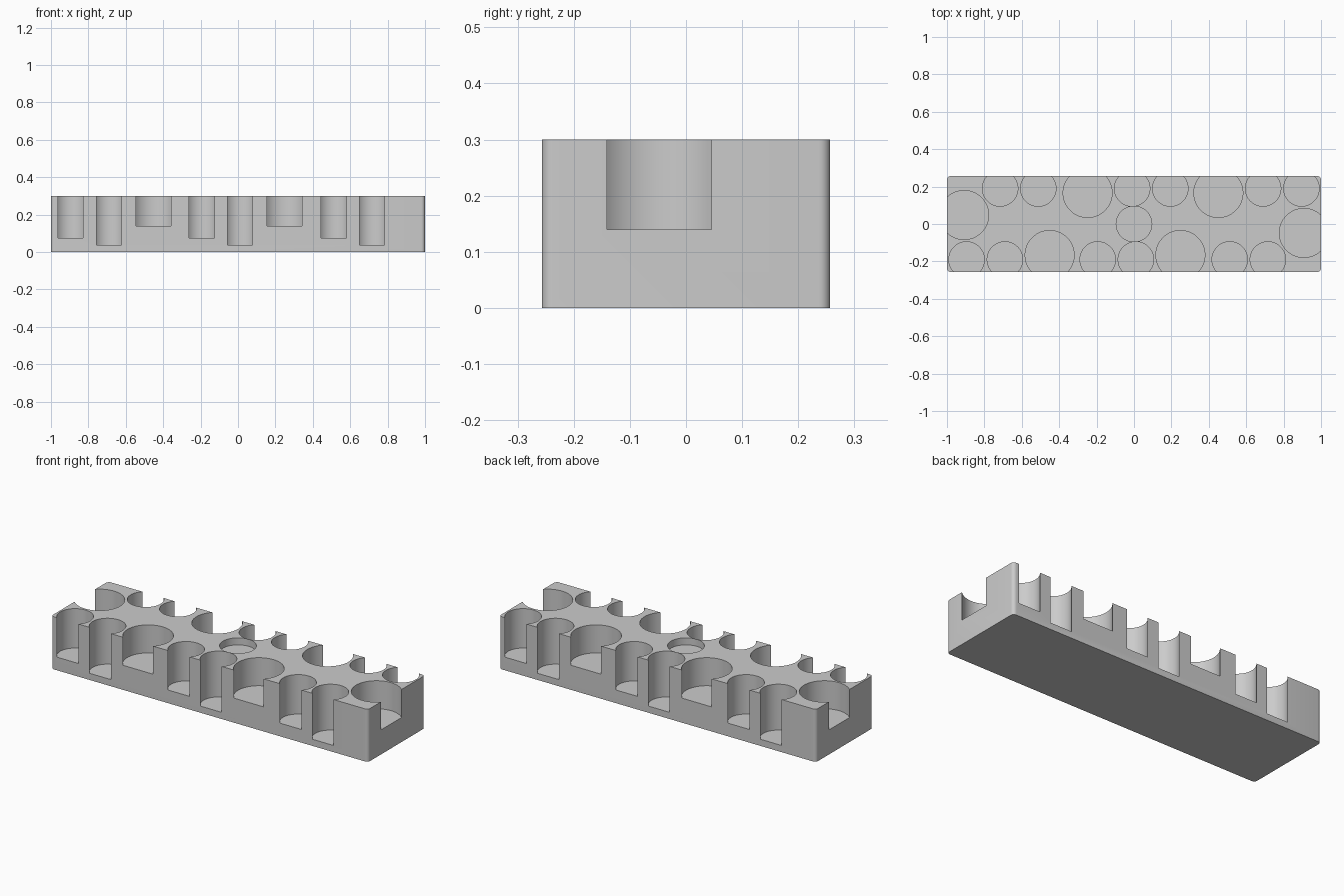
import bpy
import bmesh
from math import radians
from mathutils import Matrix, Vector

old = bpy.data.objects.get("Cube")
if old:
    bpy.data.objects.remove(old, do_unlink=True)

LENGTH, DEPTH, HEIGHT = 2.0, 0.514, 0.3
SMALL, LARGE = 0.095, 0.131      # pocket radii


def make_object(name, bm):
    mesh = bpy.data.meshes.new(name)
    bm.to_mesh(mesh)
    bm.free()
    obj = bpy.data.objects.new(name, mesh)
    bpy.context.collection.objects.link(obj)
    return obj


# Block with rounded vertical corners
bm = bmesh.new()
bmesh.ops.create_cube(bm, size=1)
bmesh.ops.scale(bm, vec=(LENGTH, DEPTH, HEIGHT), verts=bm.verts)
bmesh.ops.translate(bm, vec=(0, 0, HEIGHT / 2), verts=bm.verts)
uprights = [e for e in bm.edges
            if abs(e.verts[0].co.z - e.verts[1].co.z) > HEIGHT / 2]
bmesh.ops.bevel(bm, geom=uprights, offset=0.02, segments=6,
                profile=0.5, affect='EDGES')
block = make_object("holder_block", bm)

# Pocket cutters: front row and one end, repeated by a half turn
cut = bmesh.new()


def pocket(x, y, radius, floor):
    top = HEIGHT + 0.1
    bmesh.ops.create_cone(
        cut, cap_ends=True, segments=64, radius1=radius, radius2=radius,
        depth=top - floor,
        matrix=Matrix.Translation(Vector((x, y, (top + floor) / 2))))


medium = (-0.19, SMALL, 0.075)
deep = (-0.19, SMALL, 0.038)
wide = (-0.166, LARGE, 0.14)
row = [(-0.895, medium), (-0.69, deep), (-0.451, wide), (-0.194, medium),
       (0.01, deep), (0.248, wide), (0.512, medium), (0.716, deep)]

for turn in (1, -1):
    for x, (y, radius, floor) in row:
        pocket(turn * x, turn * y, radius, floor)
    pocket(turn * 0.908, turn * -0.048, LARGE, 0.14)

# Shallow centre recess
pocket(0, 0, SMALL, 0.26)
cutter = make_object("pocket_cutter", cut)
cutter.hide_render = True

# Cut the pockets and bake the result
bpy.ops.object.select_all(action='DESELECT')
block.select_set(True)
bpy.context.view_layer.objects.active = block
mod = block.modifiers.new("pockets", 'BOOLEAN')
mod.operation = 'DIFFERENCE'
mod.solver = 'EXACT'
mod.object = cutter
bpy.ops.object.modifier_apply(modifier=mod.name)
bpy.data.objects.remove(cutter, do_unlink=True)

# Plain grey finish
grey = bpy.data.materials.new("light_grey")
grey.use_nodes = True
colour = (0.6, 0.6, 0.6, 1)
grey.diffuse_color = colour
grey.node_tree.nodes["Principled BSDF"].inputs["Base Color"].default_value = colour
block.data.materials.clear()
block.data.materials.append(grey)

bpy.ops.object.shade_smooth_by_angle(angle=radians(30))
